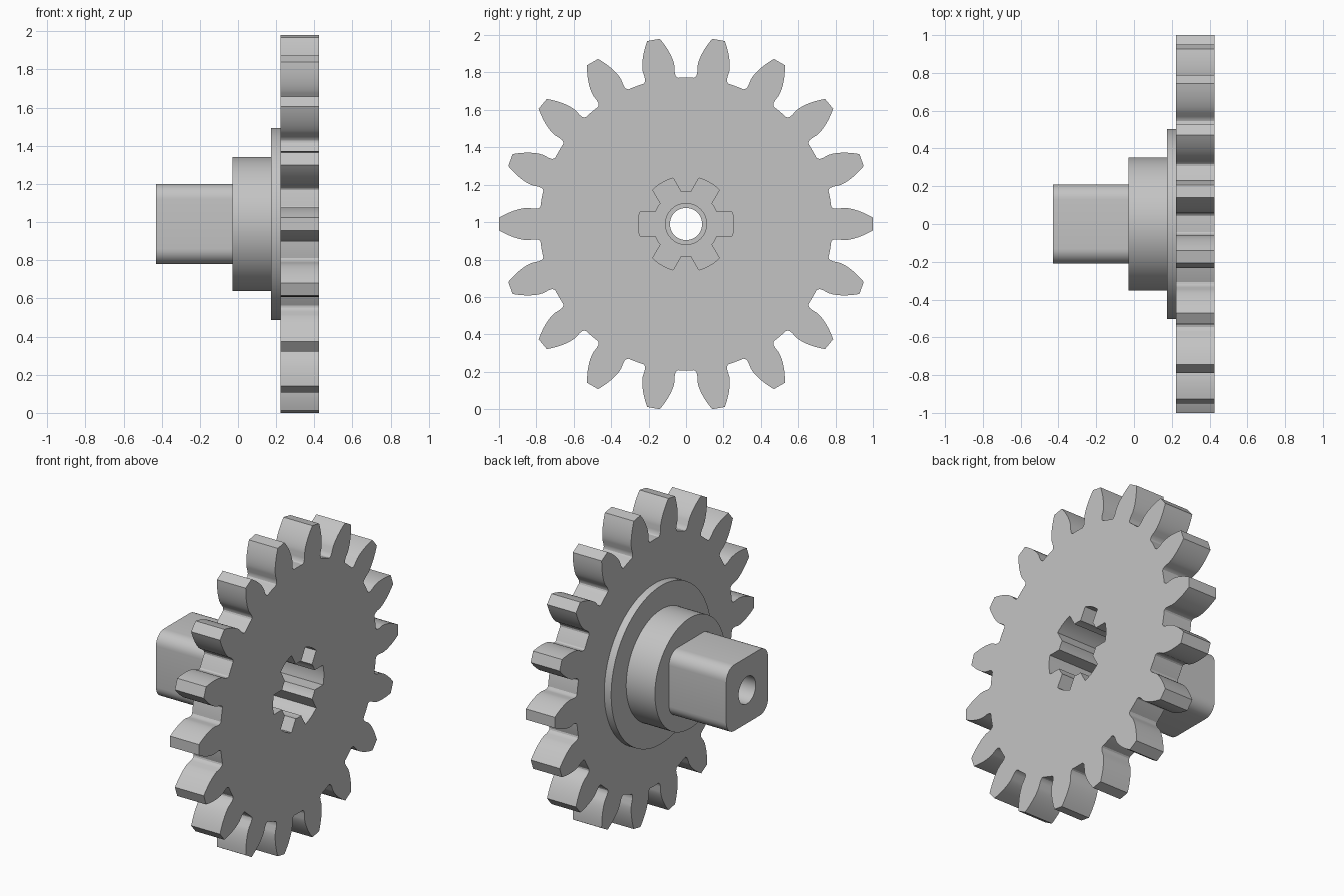
import bpy, bmesh
from math import sin, cos, tan, acos, asin, pi, tau, radians

cube = bpy.data.objects.get("Cube")
if cube:
    bpy.data.objects.remove(cube)

AXIS_Z = 0.99
TEETH = 18

steel = bpy.data.materials.new("plain_grey")
steel.use_nodes = True
GREY = (0.55, 0.55, 0.55, 1)
steel.diffuse_color = GREY
steel.node_tree.nodes["Principled BSDF"].inputs["Base Color"].default_value = GREY


def polar(r, a):
    return (r * cos(a), r * sin(a))


def circle(r, n=72):
    return [polar(r, tau * i / n) for i in range(n)]


def gear_outline():
    # Involute flanks with small root fillets, repeated for every tooth
    pitch, tip = 0.9, 1.0
    base = pitch * cos(radians(20))
    inv = lambda r: tan(acos(base / r)) - acos(base / r)
    half = pi / TEETH
    flank = [(0.783, half - radians(g)) for g in (0, 1.6, 3.1)]
    flank += [(r, half - radians(g)) for r, g in ((0.788, 3.7), (0.798, 4.1), (0.815, 4.25))]
    for i in range(9):
        r = base + 0.0001 + (tip - base - 0.0001) * i / 8
        flank.append((r, half / 2 + inv(pitch) - inv(r)))
    pts = []
    for t in range(TEETH):
        c = tau * t / TEETH
        pts += [polar(r, c - a) for r, a in flank]
        pts += [polar(r, c + a) for r, a in reversed(flank[1:])]
    return pts


def spline_outline(outer=0.255, inner=0.175, half=0.063, lobes=6):
    # Six straight-sided slots around a round bore
    ao, ai = asin(half / outer), asin(half / inner)
    pts = []
    for k in range(lobes):
        c = tau * k / lobes
        pts += [polar(outer, c + ao * (i / 3 - 1)) for i in range(7)]
        gap = tau / lobes - 2 * ai
        pts = pts[:-7] + pts[-7:] + [polar(inner, c + ai + gap * i / 4) for i in range(5)]
    return pts


def rounded_square(half, r, steps=8):
    pts = []
    for q in range(4):
        a = q * pi / 2
        cx, cy = polar((half - r) * 2 ** 0.5, a + pi / 4)
        for i in range(steps + 1):
            dx, dy = polar(r, a + pi / 2 * i / steps)
            pts.append((cx + dx, cy + dy))
    return pts


def add_prism(bm, outer, inner, x0, x1):
    # Hollow prism along x
    ends = []
    for x in (x0, x1):
        rings, edges = [], []
        for outline in (outer, inner):
            ring = [bm.verts.new((x, y, z + AXIS_Z)) for y, z in outline]
            edges += [bm.edges.new((v, ring[i - 1])) for i, v in enumerate(ring)]
            rings.append(ring)
        bmesh.ops.triangle_fill(bm, edges=edges, use_beauty=True, normal=(1, 0, 0))
        ends.append(rings)
    for a, b in zip(*ends):
        for i in range(len(a)):
            bm.faces.new((a[i - 1], a[i], b[i], b[i - 1]))


def part(name, sections):
    bm = bmesh.new()
    for section in sections:
        add_prism(bm, *section)
    bmesh.ops.recalc_face_normals(bm, faces=bm.faces[:])
    mesh = bpy.data.meshes.new(name)
    bm.to_mesh(mesh)
    bm.free()
    mesh.materials.append(steel)
    ob = bpy.data.objects.new(name, mesh)
    bpy.context.collection.objects.link(ob)
    bpy.ops.object.select_all(action='DESELECT')
    ob.select_set(True)
    bpy.context.view_layer.objects.active = ob
    bpy.ops.object.shade_smooth_by_angle(angle=radians(25))


socket = spline_outline()
bore, end_hole = circle(0.11), circle(0.086)
square = rounded_square(0.21, 0.08)

part("gear_wheel", [(gear_outline(), socket, 0.222, 0.425)])
part("flange", [(circle(0.503, 96), socket, 0.174, 0.222)])
part("collar", [(circle(0.352, 96), socket, 0.0, 0.174),
                (circle(0.352, 96), bore, -0.028, 0.0)])
part("square_shaft", [(square, bore, -0.2, -0.028),
                      (square, end_hole, -0.43, -0.2)])
